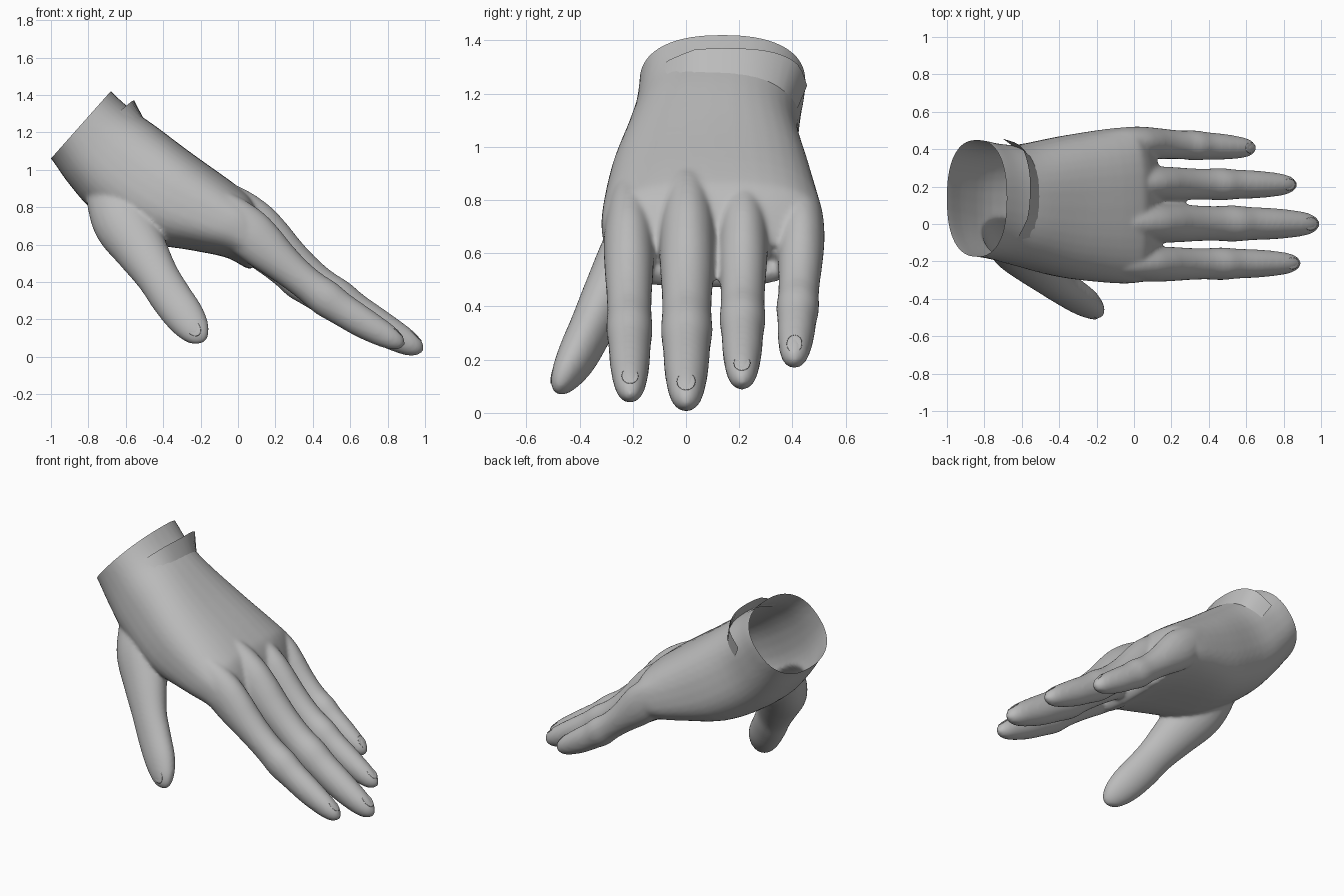
import bpy, bmesh, math
from mathutils import Vector, Matrix

cube = bpy.data.objects.get("Cube")
if cube:
    bpy.data.objects.remove(cube, do_unlink=True)

skin = bpy.data.materials.new("plain grey skin")
skin.use_nodes = True
GREY = (0.5, 0.5, 0.5, 1)
skin.diffuse_color = GREY
skin.node_tree.nodes["Principled BSDF"].inputs["Base Color"].default_value = GREY


def make_object(name, bm):
    mesh = bpy.data.meshes.new(name)
    bm.to_mesh(mesh)
    bm.free()
    mesh.materials.append(skin)
    obj = bpy.data.objects.new(name, mesh)
    bpy.context.collection.objects.link(obj)
    return obj


def smooth_rows(rows, steps=4):
    """Catmull-Rom interpolation between rows of numbers."""
    rows = [Vector(r) for r in rows]
    result = []
    for i in range(len(rows) - 1):
        a, b, c, d = rows[max(i - 1, 0)], rows[i], rows[i + 1], rows[min(i + 2, len(rows) - 1)]
        for k in range(steps):
            t = k / steps
            result.append(b + (c - a) * t / 2 + (a - b * 2.5 + c * 2 - d / 2) * t * t
                          + (b * 1.5 - a / 2 - c * 1.5 + d / 2) * t ** 3)
    return result + [rows[-1]]


def oval(centre, side, up, power=1.0, count=24):
    def curve(v):
        return math.copysign(abs(v) ** power, v)
    angles = [math.tau * i / count for i in range(count)]
    return [centre + side * curve(math.cos(a)) + up * curve(math.sin(a)) for a in angles]


def loft(bm, rings):
    """Closed skin through a list of rings."""
    rings = [[bm.verts.new(p) for p in ring] for ring in rings]
    faces = [bm.faces.new(rings[0]), bm.faces.new(rings[-1])]
    for low, high in zip(rings, rings[1:]):
        for i in range(len(low)):
            j = (i + 1) % len(low)
            faces.append(bm.faces.new((low[i], low[j], high[j], high[i])))
    bmesh.ops.recalc_face_normals(bm, faces=faces)


def digit(bm, rows):
    """Tube through rows of x, y, z, side radius, up radius; returns its frames."""
    rows = smooth_rows(rows)
    frames = []
    for i, row in enumerate(rows):
        along = (rows[min(i + 1, len(rows) - 1)] - rows[max(i - 1, 0)])[:3]
        along = Vector(along).normalized()
        side = Vector((0, 1, 0))
        side = (side - along * along.dot(side)).normalized()
        frames.append((Vector(row[:3]), along, side, along.cross(side), row[3], row[4]))
    loft(bm, [oval(c, s * rs, u * ru) for c, a, s, u, rs, ru in frames])
    return frames


body = bmesh.new()

# Palm and wrist: back x, z; palm x, z; two side limits in y
palm = [
    (-.76, 1.50, -1.08, 1.14, -.175, .45),
    (-.68, 1.42, -1.0, 1.06, -.175, .45),
    (-.58, 1.33, -.90, .92, -.19, .43),
    (-.45, 1.24, -.76, .77, -.225, .425),
    (-.25, 1.09, -.51, .62, -.285, .47),
    (0, .91, -.25, .57, -.315, .51),
    (.08, .83, -.06, .53, -.315, .515),
    (.14, .69, .06, .47, -.29, .49),
    (.155, .62, .11, .51, -.26, .47),
]
rings = []
for i, (bx, bz, px, pz, right, left) in enumerate(smooth_rows(palm)):
    back, under = Vector((bx, 0, bz)), Vector((px, 0, pz))
    centre = (back + under) / 2 + Vector((0, (right + left) / 2, 0))
    power = 0.87 - 0.12 * min(1, i / 16)
    ring = oval(centre, Vector((0, (left - right) / 2, 0)), (back - under) / 2, power, 40)
    # The little finger joins further back
    for p in ring:
        pull = max(0, i / 12 - 1.67) * max(0, p.y - .25) * .3
        p += Vector((-pull, 0, pull * .6))
    rings.append(ring)
loft(body, rings)

# Fingers share one outline: position along the finger, relative width, relative height
outline = [(-.28, .5, .6), (-.12, .9, 1.25), (0, 1.05, 1.48), (.1, 1.06, 1.4), (.2, 1.02, 1.2),
           (.3, .96, 1.06), (.4, .94, 1.02), (.5, .98, 1.1), (.6, .9, 1), (.75, .83, .92),
           (.9, .66, .72), (.97, .42, .45), (1, .08, .08)]
fingers = [
    ((.05, -.215, .67), (.89, -.21, .06), .089),
    ((.07, .005, .70), (.99, 0, .03), .099),
    ((.06, .215, .69), (.87, .21, .11), .088),
    ((.0, .435, .68), (.65, .405, .19), .082),
]
nail_spots = []
for base, tip, radius in fingers:
    base, tip = Vector(base), Vector(tip)
    rows = []
    for t, width, height in outline:
        p = base.lerp(tip, t)
        p.z -= 0.05 * math.sin(math.pi * t) * (tip - base).length
        rows.append((*p, width * radius, height * radius))
    c, along, side, up, rs, ru = digit(body, rows)[-8]
    nail_spots.append((c + up * ru, along, radius * .5, radius * .36))

# Thumb with its fleshy base
thumb = [
    (-.72, .01, 1.0, .09, .11),
    (-.66, -.06, .83, .13, .15),
    (-.605, -.135, .71, .135, .165),
    (-.52, -.22, .575, .115, .142),
    (-.43, -.305, .43, .09, .115),
    (-.36, -.355, .32, .083, .112),
    (-.28, -.41, .21, .075, .105),
    (-.225, -.455, .135, .055, .08),
    (-.195, -.48, .095, .03, .045),
    (-.185, -.49, .08, .005, .008),
]
c, along, side, up, rs, ru = digit(body, thumb)[-9]
nail_spots.append((c - side * rs, along, .05, .036))

# Fuse the parts into one skin
hand = make_object("hand", body)
remesh = hand.modifiers.new("fuse", "REMESH")
remesh.mode = "VOXEL"
remesh.voxel_size = 0.011
soften = hand.modifiers.new("soften", "SMOOTH")
soften.factor = 0.5
soften.iterations = 10
bpy.context.view_layer.update()
fused = bpy.data.meshes.new_from_object(hand.evaluated_get(bpy.context.evaluated_depsgraph_get()))
hand.modifiers.clear()

# Cut the wrist open
bm = bmesh.new()
bm.from_mesh(fused)
bmesh.ops.bisect_plane(bm, geom=bm.verts[:] + bm.edges[:] + bm.faces[:],
                       plane_co=(-.84, 0, 1.24), plane_no=(-.36, 0, .32), clear_outer=True)
bm.to_mesh(hand.data)
bm.free()
bpy.context.view_layer.update()

# Nails lie flush on the skin, only the middle and free edge showing
bm = bmesh.new()
for spot, along, length, width in nail_spots:
    found, spot, out, face = hand.closest_point_on_mesh(spot)
    along = (along - out * (along.dot(out) - .05)).normalized()
    side = out.cross(along).normalized()
    axes = Matrix((along * length, side * width, along.cross(side) * .004)).transposed().to_4x4()
    bmesh.ops.create_uvsphere(bm, u_segments=16, v_segments=8, radius=1,
                              matrix=Matrix.Translation(spot - out * .006) @ axes)
finger_nails = make_object("finger_nails", bm)

# Raised fold across the back of the wrist, rooted in the skin
fold = [(-.62, -.10, 1.33), (-.57, .03, 1.365), (-.555, .2, 1.37),
        (-.57, .33, 1.355), (-.61, .42, 1.31), (-.70, .455, 1.23)]
bm = bmesh.new()
pairs = []
for i, p in enumerate(smooth_rows(fold, 3)):
    root = hand.closest_point_on_mesh(p + Vector((.06, 0, -.09)))
    near = hand.closest_point_on_mesh(p)
    lip = near[1].lerp(p, min(1, i / 3))
    pairs.append((bm.verts.new(lip), bm.verts.new(root[1] - root[2] * .003)))
for (a, b), (c, d) in zip(pairs, pairs[1:]):
    bm.faces.new((a, b, d, c))
bmesh.ops.recalc_face_normals(bm, faces=bm.faces[:])
wrist_fold = make_object("wrist_fold", bm)

for obj in (hand, wrist_fold, finger_nails):
    for poly in obj.data.polygons:
        poly.use_smooth = True
